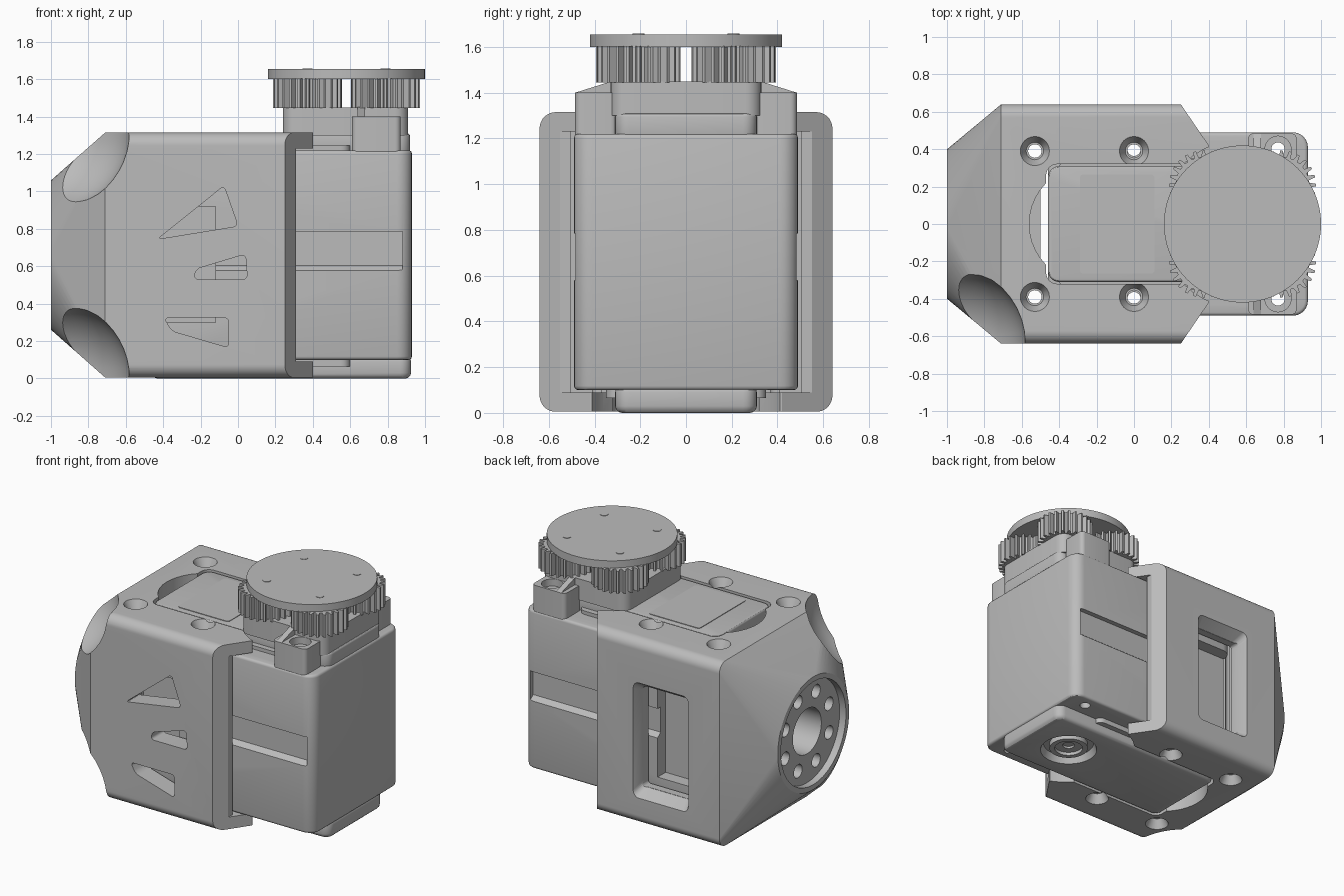
import bpy, bmesh
from math import sin, cos, pi, radians

if "Cube" in bpy.data.objects:
    bpy.data.objects.remove(bpy.data.objects["Cube"])

grey = bpy.data.materials.new("plain_grey")
grey.use_nodes = True
grey.diffuse_color = (0.5, 0.5, 0.5, 1)
grey.node_tree.nodes["Principled BSDF"].inputs["Base Color"].default_value = (0.5, 0.5, 0.5, 1)


def finish(name, bm):
    bmesh.ops.recalc_face_normals(bm, faces=bm.faces)
    me = bpy.data.meshes.new(name)
    bm.to_mesh(me)
    bm.free()
    me.materials.append(grey)
    ob = bpy.data.objects.new(name, me)
    bpy.context.collection.objects.link(ob)
    return ob


def prism(name, pts, a, b, axis="z", taper=1.0, corner=0.0, rim=0.0):
    """Profile pushed from a to b along an axis, with rounded corners and rims."""
    place = {"x": lambda u, v, w: (w, u, v), "y": lambda u, v, w: (u, w, v),
             "z": lambda u, v, w: (u, v, w)}[axis]
    k = "xyz".index(axis)
    n = len(pts)
    mu, mv = sum(p[0] for p in pts) / n, sum(p[1] for p in pts) / n
    bm = bmesh.new()
    lo = [bm.verts.new(place(u, v, a)) for u, v in pts]
    hi = [bm.verts.new(place(mu + (u - mu) * taper, mv + (v - mv) * taper, b)) for u, v in pts]
    bm.faces.new(lo)
    bm.faces.new(hi)
    for i in range(n):
        j = (i + 1) % n
        bm.faces.new((lo[i], lo[j], hi[j], hi[i]))
    bmesh.ops.recalc_face_normals(bm, faces=bm.faces)

    def along(e):
        return abs(e.verts[0].co[k] - e.verts[1].co[k]) > 1e-4
    if corner:
        bmesh.ops.bevel(bm, geom=[e for e in bm.edges if along(e)], offset=corner,
                        segments=6, profile=0.5, affect="EDGES")
    if rim:
        bmesh.ops.bevel(bm, geom=[e for e in bm.edges if not along(e)], offset=rim,
                        segments=3, profile=0.5, affect="EDGES")
    return finish(name, bm)


def box(name, x0, x1, y0, y1, z0, z1, corner=0.0, rim=0.0):
    return prism(name, [(x0, y0), (x1, y0), (x1, y1), (x0, y1)], z0, z1, corner=corner, rim=rim)


def disc(name, u, v, r, a, b, axis="z", taper=1.0, n=40):
    ring = [(u + r * cos(2 * pi * i / n), v + r * sin(2 * pi * i / n)) for i in range(n)]
    return prism(name, ring, a, b, axis, taper)


def cut(target, *cutters):
    for c in cutters:
        c.hide_render = True
        m = target.modifiers.new("cut", "BOOLEAN")
        m.object, m.operation, m.solver = c, "DIFFERENCE", "EXACT"
        bpy.context.view_layer.objects.active = target
        bpy.ops.object.modifier_apply(modifier=m.name)
        bpy.data.objects.remove(c)


MID, GX = 0.66, 0.58   # flange height, gear centre

# Bracket: rounded rectangular sleeve lofted into a round flange
def section(bm, x, hy, hz, r, lo, hi):
    ring = []
    for q in range(4):
        sy, sz = ((1, 1), (-1, 1), (-1, -1), (1, -1))[q]
        for i in range(13):
            t = radians(q * 90 + lo + (hi - lo) * i / 12)
            ring.append(bm.verts.new((x, sy * (hy - r) + r * cos(t), MID + sz * (hz - r) + r * sin(t))))
    return ring


bm = bmesh.new()
rings = [section(bm, -1, 0.4, 0.4, 0.4, 3, 87), section(bm, -0.71, 0.64, 0.655, 0.07, 0, 90),
         section(bm, 0.4, 0.64, 0.655, 0.07, 0, 90)]
for r0, r1 in zip(rings, rings[1:]):
    for i in range(len(r0)):
        j = (i + 1) % len(r0)
        bm.faces.new((r0[i], r0[j], r1[j], r1[i]))
bm.faces.new(rings[0])
bm.faces.new(rings[-1])
bracket = finish("bracket", bm)

# Bracket cavity, open end and slanted flange corners
cut(bracket, box("cavity", -0.5, 1, -0.505, 0.505, 0.09, 1.23),
    box("open_end", 0.31, 1, -0.8, 0.8, 0.09, 1.23))
for s in (-1, 1):
    slant = [(0.1, s * 0.86), (0.4, s * 0.42), (0.7, s * 0.42), (0.7, s * 0.86)]
    cut(bracket, prism("slant", slant, -0.2, 1.6))

# Openings around the top and bottom covers
for z0, z1 in ((1.15, 1.5), (-0.2, 0.15)):
    cut(bracket, box("cover_slot", -0.47, 1, -0.32, 0.32, z0, z1, corner=0.06),
        disc("round_end", -0.25, 0, 0.31, z0, z1), disc("gear_relief", GX, 0, 0.45, z0, z1))

# Flange recess, bore and bolt circle
cut(bracket, disc("recess", 0, MID, 0.365, -1.1, -0.95, "x"),
    disc("bore", 0, MID, 0.16, -1.1, -0.7, "x"))
for i in range(8):
    t = radians(22.5 + 45 * i)
    cut(bracket, disc("bolt", 0.265 * cos(t), MID + 0.265 * sin(t), 0.047, -1.1, -0.8, "x", n=20))

# Scooped corners beside the flange on the front side
for z in (0, 1.32):
    bm = bmesh.new()
    bmesh.ops.create_uvsphere(bm, u_segments=40, v_segments=24, radius=0.42)
    bmesh.ops.translate(bm, verts=bm.verts, vec=(-1, -0.64, z))
    cut(bracket, finish("scoop", bm))

# Front cut-outs and framed back window
holes = ([(-0.43, 0.745), (0, 0.815), (-0.075, 1.03)],
         [(-0.235, 0.53), (0.05, 0.53), (0.04, 0.665), (-0.225, 0.585)],
         [(-0.355, 0.255), (-0.05, 0.165), (-0.05, 0.325), (-0.395, 0.325)])
for pts in holes:
    cut(bracket, prism("front_hole", pts, -0.7, -0.45, "y", corner=0.025),
        prism("front_hole_rim", pts, -0.66, -0.6, "y", taper=0.9, corner=0.025))
window = [(-0.47, 0.19), (-0.03, 0.19), (-0.03, 1.02), (-0.47, 1.02)]
cut(bracket, prism("window_frame", window, 0.65, 0.56, "y", taper=0.86, corner=0.04),
    prism("window", [(-0.44, 0.25), (-0.06, 0.25), (-0.06, 0.96), (-0.44, 0.96)],
          0.45, 0.7, "y", corner=0.02))

# Countersunk screw holes, top and bottom
for x in (-0.53, 0):
    for y in (-0.39, 0.39):
        cut(bracket, disc("screw", x, y, 0.036, -0.1, 1.5, n=24),
            disc("sink_top", x, y, 0.085, 1.33, 1.25, taper=0.55, n=24),
            disc("sink_bottom", x, y, 0.085, -0.01, 0.07, taper=0.55, n=24))

# Motor body with side grooves and pockets
body = box("motor_body", -0.46, 0.93, -0.49, 0.49, 0.1, 1.22, corner=0.08, rim=0.018)
for s in (-1, 1):
    groove = [(s * 0.455, 0.605), (s * 0.455, 0.785), (s * 0.6, 0.785), (s * 0.6, 0.49)]
    cut(body, prism("groove", groove, -0.6, 0.88, "x"),
        box("pocket", -0.6, -0.12, min(s * 0.4, s * 0.6), max(s * 0.4, s * 0.6), 0.3, 0.92))
    for x in (0, 0.77):
        cut(body, disc("through_hole", x, s * 0.4, 0.036, 0, 1.4, n=24))

# Covers above and below the body
box("raised_panel", -0.4, 0.6, -0.35, 0.35, 0.065, 1.245, corner=0.05)
top_cover = box("top_cover", -0.46, 0.92, -0.31, 0.31, 1.2, 1.31, corner=0.06, rim=0.015)
box("cover_label_plate", -0.29, 0.11, -0.265, 0.265, 1.3, 1.314, corner=0.02)
bottom_cover = box("bottom_cover", -0.46, 0.925, -0.31, 0.31, 0, 0.12, corner=0.06, rim=0.03)
cut(bottom_cover, disc("idler_recess", GX, 0, 0.2, -0.02, 0.05, taper=0.85))
idler = disc("idler_hub", GX, 0, 0.13, 0.012, 0.1)
cut(idler, disc("hub_dish", GX, 0, 0.095, -0.02, 0.035), disc("hub_hole", GX, 0, 0.04, -0.02, 0.08))

# Gear base with screw posts and ribs
box("gear_base", 0.24, 0.91, -0.33, 0.33, 1.3, 1.45, corner=0.07)
for s, side in ((-1, "front"), (1, "back")):
    post = box(side + "_screw_post", 0.61, 0.87, min(s * 0.3, s * 0.485), max(s * 0.3, s * 0.485),
               1.2, 1.4, corner=0.03)
    cut(post, disc("post_hole", 0.77, s * 0.4, 0.036, 1.1, 1.5, n=24),
        disc("post_sink", 0.77, s * 0.4, 0.07, 1.35, 1.5, n=24))
    prism(side + "_rib", [(s * 0.32, 1.39), (s * 0.485, 1.39), (s * 0.485, 1.4), (s * 0.32, 1.452)],
          0.64, 0.68, "x")

# Four planet gears under a carrier disc, each with a pin
disc("carrier_disc", GX, 0, 0.42, 1.6, 1.655, n=96)
TEETH = 24
for sx in (-1, 1):
    for sy in (-1, 1):
        cx, cy = GX + sx * 0.208, sy * 0.208
        pts = []
        for i in range(TEETH):
            for off, r in ((-0.32, 0.15), (-0.14, 0.185), (0.14, 0.185), (0.32, 0.15)):
                t = 2 * pi * (i + off) / TEETH
                pts.append((cx + r * cos(t), cy + r * sin(t)))
        prism("planet_gear", pts, 1.445, 1.605)
        disc("gear_pin", cx, cy, 0.027, 1.6, 1.658, n=20)

# Smooth curved faces, keep edges sharp
for ob in [o for o in bpy.context.scene.objects if o.type == "MESH"]:
    bpy.ops.object.select_all(action="DESELECT")
    ob.select_set(True)
    bpy.context.view_layer.objects.active = ob
    bpy.ops.object.shade_smooth_by_angle(angle=radians(30))
